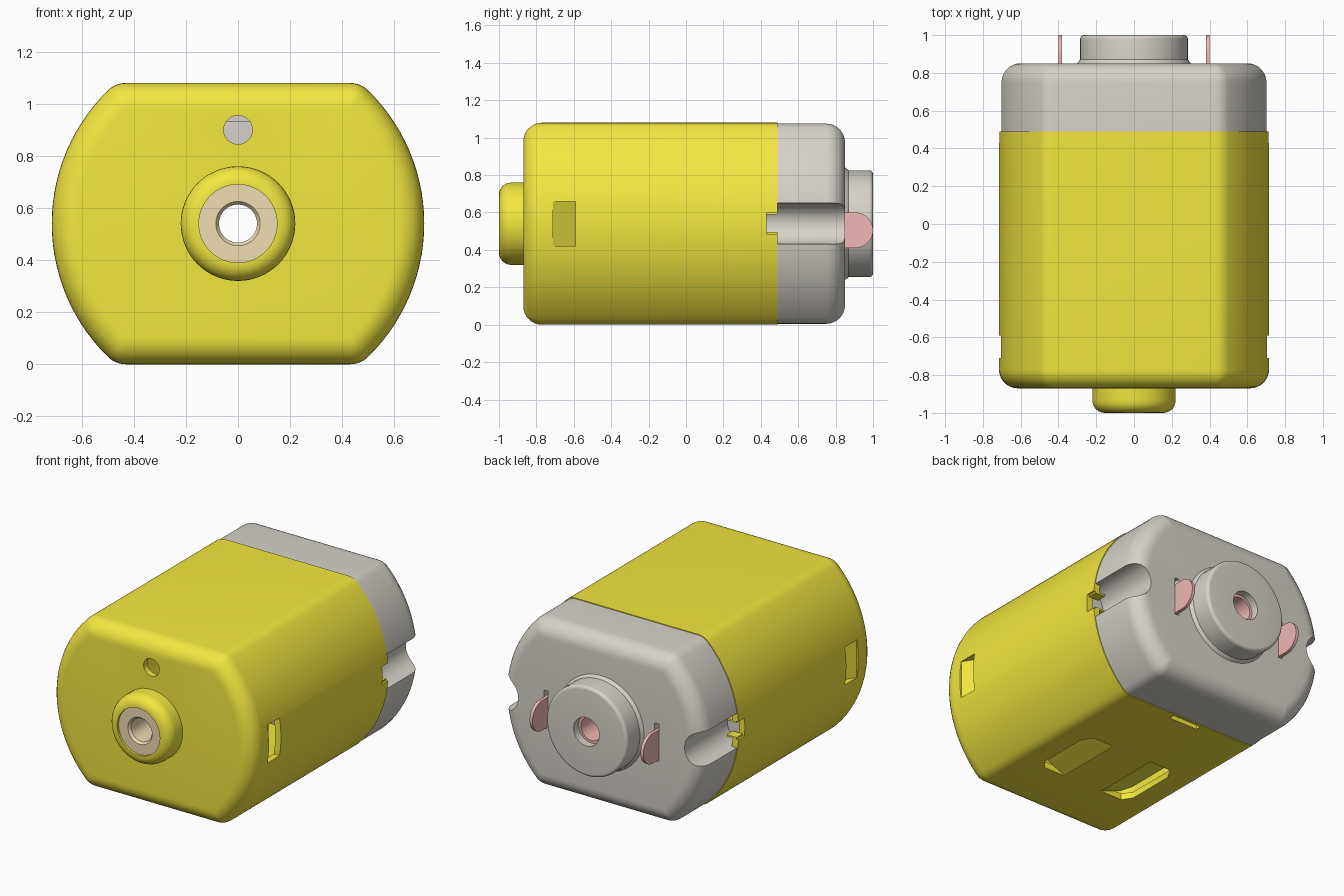
import bpy, bmesh
from math import sin, cos, pi, sqrt, atan2

if "Cube" in bpy.data.objects:
    bpy.data.objects.remove(bpy.data.objects["Cube"])

CZ = 0.54          # height of the motor axis


def material(name, rgb):
    m = bpy.data.materials.new(name)
    m.diffuse_color = (*rgb, 1)
    m.use_nodes = True
    m.node_tree.nodes["Principled BSDF"].inputs["Base Color"].default_value = m.diffuse_color
    return m


YELLOW = material("yellow_can", (0.90, 0.80, 0.05))
GREY = material("grey_plastic", (0.68, 0.65, 0.59))
TAN = material("tan_bushing", (0.86, 0.72, 0.45))
PINK = material("pink_metal", (0.87, 0.48, 0.46))


def finish(name, bm, mat=None):
    bmesh.ops.recalc_face_normals(bm, faces=bm.faces)
    me = bpy.data.meshes.new(name)
    bm.to_mesh(me)
    bm.free()
    ob = bpy.data.objects.new(name, me)
    bpy.context.collection.objects.link(ob)
    if mat:
        me.materials.append(mat)
    return ob


def section(inset):
    """Round-sided, flat-topped outline shrunk by inset, as (x, z) points."""
    R, h, rc = 0.715 - inset, 0.54 - inset, max(0.1 - inset, 0.02)
    cz = h - rc
    cx = sqrt((R - rc) ** 2 - cz ** 2)
    a = atan2(cz, cx)
    n, k = 28, 8
    top = [(cx + rc * cos(a + (pi / 2 - a) * i / k),
            cz + rc * sin(a + (pi / 2 - a) * i / k)) for i in range(1, k + 1)]
    side = [(R * cos(-a + 2 * a * i / n), R * sin(-a + 2 * a * i / n)) for i in range(n + 1)]
    right = [(x, -z) for x, z in reversed(top)] + side + top
    return right + [(-x, z) for x, z in reversed(right)]


def bridge(bm, rings, closed=False):
    for a, b in zip(rings, rings[1:] + (rings[:1] if closed else [])):
        for i in range(len(a)):
            j = (i + 1) % len(a)
            bm.faces.new((a[i], a[j], b[j], b[i]))


def loft(name, stations, mat):
    bm = bmesh.new()
    rings = [[bm.verts.new((x, y, z + CZ)) for x, z in section(i)] for y, i in stations]
    bridge(bm, rings)
    bm.faces.new(rings[0])
    bm.faces.new(rings[-1])
    return finish(name, bm, mat)


def revolve(name, profile, mat, n=64):
    """Spin a closed (radius, y) profile about the motor axis."""
    bm = bmesh.new()
    rings = [[bm.verts.new((r * cos(2 * pi * i / n), y, CZ + r * sin(2 * pi * i / n)))
              for i in range(n)] for r, y in profile]
    bridge(bm, rings, True)
    return finish(name, bm, mat)


def hull(name, pts, mat=None):
    bm = bmesh.new()
    for p in pts:
        bm.verts.new(p)
    bmesh.ops.convex_hull(bm, input=bm.verts)
    return finish(name, bm, mat)


def box(name, x, y, z, mat=None):
    return hull(name, [(a, b, c) for a in x for b in y for c in z], mat)


def rod(name, x, z, r, y0, y1, n=48):
    return hull(name, [(x + r * cos(2 * pi * i / n), y, z + r * sin(2 * pi * i / n))
                       for y in (y0, y1) for i in range(n)])


def cut(ob, cutters):
    bpy.context.view_layer.objects.active = ob
    for c in cutters:
        c.hide_render = True
        m = ob.modifiers.new("cut", 'BOOLEAN')
        m.operation, m.solver, m.object = 'DIFFERENCE', 'EXACT', c
        bpy.ops.object.modifier_apply(modifier=m.name)
        bpy.data.objects.remove(c)


def fillet(y_edge, direction, r, base=0.0, n=8):
    """Stations rounding over from the side wall to the end face at y_edge."""
    return [(y_edge - direction * r * (1 - sin(pi / 2 * i / n)),
             base + r * (1 - cos(pi / 2 * i / n))) for i in range(n + 1)]


def rim(y_edge, direction, radius, r, n=6):
    return [(radius - r * (1 - cos(pi / 2 * i / n)),
             y_edge - direction * r * (1 - sin(pi / 2 * i / n))) for i in range(n + 1)]


# Metal can: hollow shell open at the back
inner = list(reversed(fillet(-0.83, -1, 0.07, 0.04)))
can = loft("can", inner + [(0.49, 0.04), (0.49, 0)] + fillet(-0.87, -1, 0.1), YELLOW)
cuts = [rod("shaft_cut", 0, CZ, 0.15, -1, -0.7),
        rod("vent_cut", 0, 0.90, 0.055, -1, -0.7),
        box("slit_cut", (-0.1, 0.1), (0.44, 0.475), (-0.1, 0.03))]
for s in (-1, 1):
    cuts.append(box("dent_cut", (s * 0.5, s * 0.8), (-0.71, -0.59), (0.42, 0.66)))
    cuts.append(box("notch_cut", (s * 0.6, s * 0.8), (0.43, 0.6), (0.485, 0.60)))
    outline = [(0.14, -0.46), (0.14, -0.02), (0.29, -0.02), (0.33, -0.09), (0.33, -0.40), (0.29, -0.46)]
    cuts.append(hull("louver_cut", [(s * x, y, z) for x, y in outline for z in (-0.1, 0.1)]))
cut(can, cuts)

# Front boss and bushing
boss_front = revolve("front_boss", [(0.15, -0.85), (0.22, -0.85)] + rim(-1, -1, 0.22, 0.065)
                     + [(0.15, -1)], YELLOW)
bushing = revolve("front_bushing", [(0.073, -0.74), (0.15, -0.74), (0.15, -0.985), (0.085, -0.985),
                                    (0.073, -0.97)], TAN)

# Plastic end cap with a plug that sits inside the can
cap = loft("end_cap", [(0.74, 0.15), (0.40, 0.15), (0.40, 0.045), (0.49, 0.045), (0.49, 0.005)]
           + fillet(0.85, 1, 0.1, 0.005), GREY)
cuts = [rod("axle_cut", 0, CZ, 0.09, 0.6, 0.95)]
for s in (-1, 1):
    cuts.append(rod("groove_cut", s * 0.695, CZ, 0.11, 0.42, 0.95))
    cuts.append(box("terminal_cut", (s * 0.375, s * 0.405), (0.7, 0.95), (0.40, 0.64)))
cut(cap, cuts)
boss_back = revolve("back_boss", [(0.09, 0.84), (0.305, 0.84), (0.297, 0.856), (0.285, 0.87)]
                    + rim(1, 1, 0.285, 0.02) + [(0.09, 1)], GREY)
back_bushing = revolve("back_bushing", [(0.074, 0.74), (0.092, 0.74), (0.092, 0.95), (0.074, 0.95)], PINK)

# Mirrored pairs: terminals, pressed-in tabs, crimps
for s, side in ((-1, "left"), (1, "right")):
    arc = [(0.905 + 0.095 * cos(t * pi / 24), 0.505 + 0.095 * sin(t * pi / 24)) for t in range(-12, 13)]
    hull(side + "_terminal", [(s * x, y, z) for x in (0.38, 0.40)
                              for y, z in arc + [(0.72, 0.41), (0.72, 0.60)]], PINK)
    hull(side + "_dent_tab", [(s * (x - t), y, z) for x, y in ((0.706, -0.715), (0.63, -0.592))
                              for z in (0.42, 0.66) for t in (0, 0.03)], YELLOW)
    hull(side + "_louver_tab", [(s * x, y, z + t) for x, y, z in
                                ((0.135, -0.46, 0), (0.135, -0.02, 0), (0.28, -0.03, 0.05),
                                 (0.28, -0.45, 0.05), (0.315, -0.1, 0.062), (0.315, -0.39, 0.062))
                                for t in (0.001, 0.03)], YELLOW)
    for z in (0.485, 0.59):
        box(side + "_crimp", (s * 0.63, s * 0.70), (0.43, 0.49), (z, z + 0.012), YELLOW)

# Smooth shading with sharp creases
for ob in bpy.context.collection.objects:
    bpy.ops.object.select_all(action='DESELECT')
    ob.select_set(True)
    bpy.context.view_layer.objects.active = ob
    bpy.ops.object.shade_smooth_by_angle(angle=0.6)
